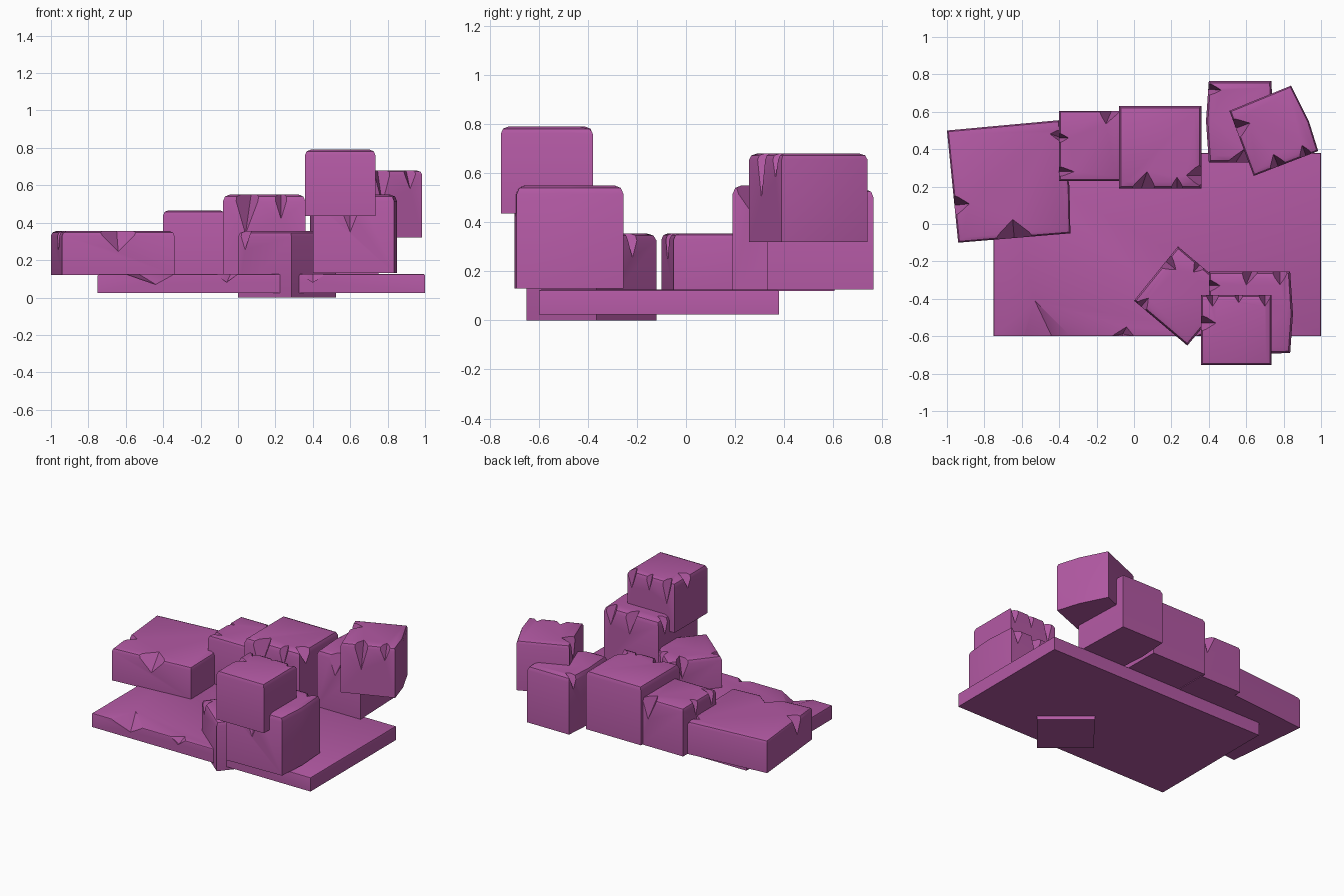
import bpy, bmesh
from mathutils import Vector

if "Cube" in bpy.data.objects:
    bpy.data.objects.remove(bpy.data.objects["Cube"])

stone = bpy.data.materials.new("purple stone")
stone.diffuse_color = (0.45, 0.10, 0.37, 1)
stone.use_nodes = True
stone.node_tree.nodes["Principled BSDF"].inputs["Base Color"].default_value = stone.diffuse_color


def new_object(name, bm):
    bmesh.ops.recalc_face_normals(bm, faces=bm.faces[:])
    mesh = bpy.data.meshes.new(name)
    bm.to_mesh(mesh)
    bm.free()
    mesh.materials.append(stone)
    obj = bpy.data.objects.new(name, mesh)
    bpy.context.collection.objects.link(obj)
    return obj


def chip_cutter(outline, top, chip):
    """Wedge that breaks the top edge nearest (x, y): w half width, d inward, h down, s skew."""
    x, y, w, d, h, s = chip
    p = Vector((x, y, 0))
    best = None
    for i, a in enumerate(outline):
        a = Vector((*a, 0))
        b = Vector((*outline[(i + 1) % len(outline)], 0))
        t = max(0, min(1, (p - a).dot(b - a) / (b - a).length_squared))
        q = a + (b - a) * t
        if best is None or (q - p).length < best[0]:
            best = ((q - p).length, q, (b - a).normalized())
    _, q, along = best
    inward = Vector((-along.y, along.x, 0))      # outlines run anticlockwise
    up = Vector((0, 0, 1))
    q = q + up * top
    deep = q + inward * d + along * s
    low = q - up * h - along * s * 0.5
    pts = [deep, low, q - along * w, q + along * w, q + inward * 0.012 - up * 0.045]
    pts += [deep + up * 0.1, low - inward * 0.1]
    pts += [q + along * k * w + up * 0.1 - inward * 0.1 for k in (-1.6, 1.6)]
    bm = bmesh.new()
    for v in pts:
        bm.verts.new(v)
    hull = bmesh.ops.convex_hull(bm, input=bm.verts[:])
    loose = [v for v in bm.verts if not v.link_faces]
    bmesh.ops.delete(bm, geom=loose, context='VERTS')
    cutter = new_object("chip_cutter", bm)
    cutter.hide_render = True
    return cutter


def block(name, outline, z0, z1, bevel, chips):
    # Extruded outline with worn top edges
    bm = bmesh.new()
    base = bm.faces.new([bm.verts.new((x, y, z0)) for x, y in outline])
    ext = bmesh.ops.extrude_face_region(bm, geom=[base], use_keep_orig=True)
    top = [g for g in ext["geom"] if isinstance(g, bmesh.types.BMVert)]
    bmesh.ops.translate(bm, verts=top, vec=(0, 0, z1 - z0))
    bmesh.ops.recalc_face_normals(bm, faces=bm.faces[:])
    rim = [e for e in bm.edges if all(v.co.z > z1 - 1e-4 for v in e.verts)]
    if bevel:
        bmesh.ops.bevel(bm, geom=rim, offset=bevel, segments=2, profile=0.5, affect='EDGES')
    obj = new_object(name, bm)

    # Broken chips along the rim
    cutters = [chip_cutter(outline, z1, c) for c in chips]
    for c in cutters:
        mod = obj.modifiers.new("chip", 'BOOLEAN')
        mod.operation, mod.solver, mod.object = 'DIFFERENCE', 'EXACT', c
    bpy.context.view_layer.update()
    mesh = bpy.data.meshes.new_from_object(obj.evaluated_get(bpy.context.evaluated_depsgraph_get()))
    obj.modifiers.clear()
    obj.data = mesh
    mesh.materials.clear()
    mesh.materials.append(stone)
    for poly in mesh.polygons:
        poly.material_index = 0
    for c in cutters:
        bpy.data.objects.remove(c)
    bpy.ops.object.select_all(action='DESELECT')
    obj.select_set(True)
    bpy.context.view_layer.objects.active = obj
    bpy.ops.object.shade_smooth_by_angle(angle=0.6)


def rect(x0, x1, y0, y1):
    return [(x0, y0), (x1, y0), (x1, y1), (x0, y1)]


# Ground slab
block("base_slab", rect(-0.75, 1.0, -0.60, 0.38), 0.025, 0.125, 0.008,
      [(-0.47, -0.6, 0.13, 0.19, 0.055, -0.06), (-0.06, -0.6, 0.06, 0.05, 0.03, 0.02),
       (0.40, -0.6, 0.07, 0.03, 0.03, 0)])

# Back row of blocks
block("wide_left_block", [(-0.94, -0.10), (-0.34, -0.05), (-0.345, 0.2), (-0.40, 0.555), (-1.0, 0.50)],
      0.12, 0.355, 0.025,
      [(-0.64, -0.08, 0.11, 0.10, 0.11, 0.0), (-0.96, 0.1, 0.06, 0.08, 0.12, 0.0),
       (-0.39, 0.47, 0.04, 0.06, 0.08, 0.02)])
block("back_left_block", rect(-0.40, -0.07, 0.23, 0.605), 0.12, 0.465, 0.025,
      [(-0.40, 0.28, 0.03, 0.08, 0.10, 0), (-0.40, 0.46, 0.03, 0.05, 0.10, 0),
       (-0.13, 0.605, 0.06, 0.07, 0.15, 0.02)])
block("back_middle_block", rect(-0.08, 0.36, 0.19, 0.63), 0.125, 0.55, 0.035,
      [(0.05, 0.19, 0.07, 0.09, 0.21, 0.02), (0.23, 0.19, 0.04, 0.06, 0.13, 0),
       (0.36, 0.26, 0.07, 0.08, 0.10, 0)])
block("back_right_block", [(0.40, 0.33), (0.75, 0.33), (0.735, 0.765), (0.40, 0.765), (0.385, 0.55)],
      0.125, 0.535, 0.035,
      [(0.56, 0.33, 0.07, 0.07, 0.15, 0.03), (0.40, 0.72, 0.04, 0.07, 0.10, 0)])
block("back_right_top_block",
      [(0.64, 0.257), (0.985, 0.39), (0.935, 0.55), (0.84, 0.74), (0.51, 0.605)], 0.32, 0.68, 0.025,
      [(0.77, 0.31, 0.05, 0.07, 0.18, 0), (0.54, 0.51, 0.06, 0.08, 0.16, 0),
       (0.92, 0.365, 0.04, 0.06, 0.10, 0)])

# Front right stack
block("front_block", [(0.40, -0.70), (0.835, -0.69), (0.85, -0.48), (0.835, -0.255), (0.40, -0.255)],
      0.13, 0.55, 0.035,
      [(0.60, -0.70, 0.08, 0.06, 0.20, 0), (0.62, -0.255, 0.05, 0.07, 0.15, 0.02),
       (0.78, -0.255, 0.05, 0.07, 0.12, 0), (0.40, -0.33, 0.04, 0.06, 0.12, 0)])
block("front_top_block", rect(0.358, 0.735, -0.755, -0.38), 0.435, 0.79, 0.03,
      [(0.358, -0.53, 0.05, 0.08, 0.09, 0), (0.42, -0.38, 0.04, 0.06, 0.16, 0),
       (0.70, -0.38, 0.04, 0.06, 0.12, 0), (0.56, -0.38, 0.03, 0.04, 0.10, 0)])
block("front_turned_block", [(0.0, -0.41), (0.285, -0.65), (0.525, -0.365), (0.235, -0.12)],
      0.0, 0.355, 0.03,
      [(0.17, -0.20, 0.05, 0.07, 0.13, 0), (0.04, -0.44, 0.04, 0.06, 0.10, 0),
       (0.35, -0.22, 0.04, 0.05, 0.10, 0)])
